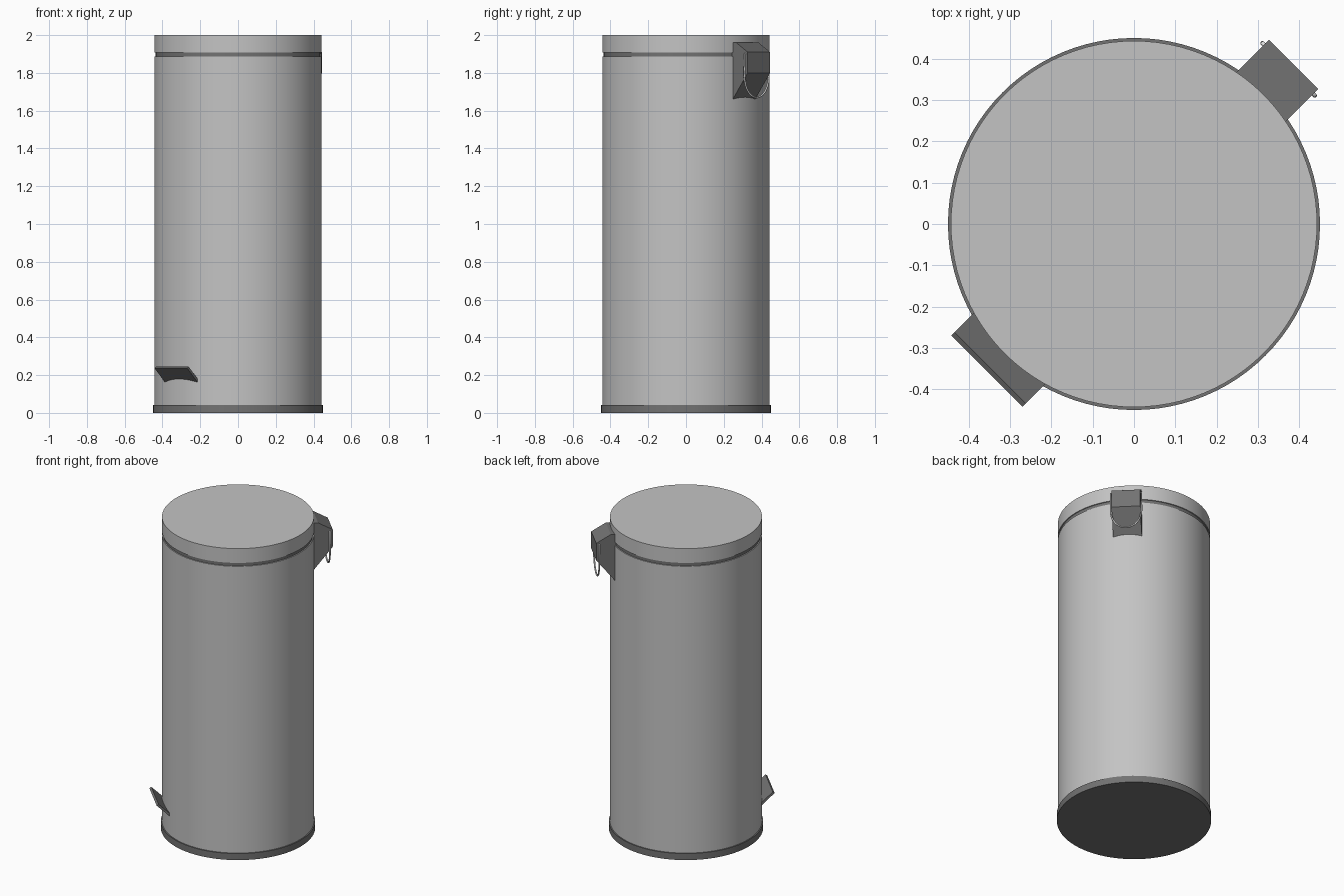
import bpy, bmesh, math
from mathutils import Matrix, Vector

cube = bpy.data.objects.get("Cube")
if cube:
    bpy.data.objects.remove(cube, do_unlink=True)


def material(name, v):
    m = bpy.data.materials.new(name)
    m.use_nodes = True
    m.diffuse_color = (v, v, v, 1)
    bsdf = next(n for n in m.node_tree.nodes if n.type == 'BSDF_PRINCIPLED')
    bsdf.inputs["Base Color"].default_value = (v, v, v, 1)
    return m


STEEL = material("light grey steel", 0.55)
PLASTIC = material("dark grey plastic", 0.17)
WIRE = material("pale wire", 0.75)


def finish(name, bm, mat, angle=35):
    bmesh.ops.recalc_face_normals(bm, faces=bm.faces)
    me = bpy.data.meshes.new(name)
    bm.to_mesh(me)
    bm.free()
    me.materials.append(mat)
    ob = bpy.data.objects.new(name, me)
    bpy.context.collection.objects.link(ob)
    bpy.ops.object.select_all(action='DESELECT')
    ob.select_set(True)
    bpy.context.view_layer.objects.active = ob
    bpy.ops.object.shade_smooth_by_angle(angle=math.radians(angle))
    return ob


def drum(name, radius, z0, z1, mat):
    bm = bmesh.new()
    bmesh.ops.create_cone(bm, cap_ends=True, segments=96, radius1=radius, radius2=radius,
                          depth=z1 - z0, matrix=Matrix.Translation((0, 0, (z0 + z1) / 2)))
    return finish(name, bm, mat)


def place(direction, r, side, z):
    """Point at radial distance r and sideways offset, facing a direction in degrees."""
    return Matrix.Rotation(math.radians(direction), 3, 'Z') @ Vector((r, side, z))


def bracket(name, profile, half_width, direction, mat):
    """Extrude a radial side profile across its width."""
    bm = bmesh.new()
    ends = [[bm.verts.new(place(direction, r, s * half_width, z)) for r, z in profile]
            for s in (-1, 1)]
    for ring in ends:
        bm.faces.new(ring)
    n = len(profile)
    for i in range(n):
        j = (i + 1) % n
        bm.faces.new((ends[0][i], ends[0][j], ends[1][j], ends[1][i]))
    return finish(name, bm, mat, 25)


# Bin shell, with a recessed seam below the lid
drum("base_ring", 0.45, 0, 0.042, PLASTIC)
drum("body", 0.443, 0.035, 1.886, STEEL)
drum("lid_seam", 0.437, 1.88, 1.915, PLASTIC)
drum("lid", 0.443, 1.908, 2.0, STEEL)

# Hinge housing at the back corner
bracket("hinge_housing", [(0.40, 1.96), (0.46, 1.96), (0.546, 1.91), (0.546, 1.80),
                          (0.434, 1.66), (0.40, 1.66)], 0.084, 45, PLASTIC)

# Foot pedal at the opposite corner
bracket("foot_pedal", [(0.492, 0.245), (0.503, 0.237), (0.40, 0.138), (0.39, 0.147)],
        0.122, 225, PLASTIC)

# Hanging wire handle on the hinge
path = [(-0.08, 1.90), (-0.09, 1.90)]
path += [(-0.09 * math.cos(a), 1.78 - 0.11 * math.sin(a))
         for a in (math.pi * i / 20 for i in range(21))]
path += [(0.09, 1.90), (0.08, 1.90)]
curve = bpy.data.curves.new("wire_handle", 'CURVE')
curve.dimensions = '3D'
curve.bevel_depth = 0.005
curve.bevel_resolution = 2
curve.use_fill_caps = True
spline = curve.splines.new('POLY')
spline.points.add(len(path) - 1)
for point, (side, z) in zip(spline.points, path):
    point.co = (*place(45, 0.529, side, z), 1)
spline.use_smooth = True
curve.materials.append(WIRE)
bpy.context.collection.objects.link(bpy.data.objects.new("wire_handle", curve))
